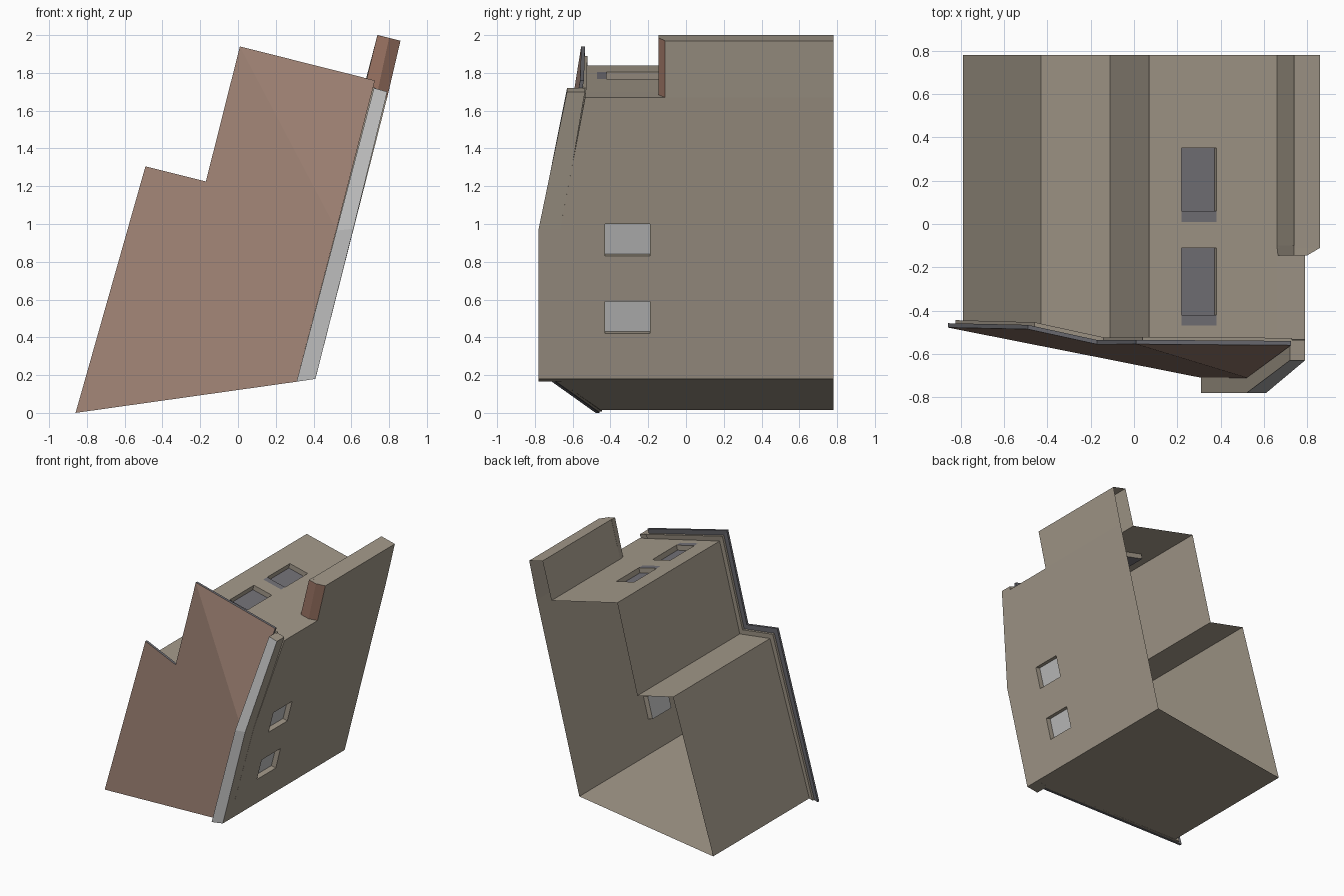
import bpy, bmesh

if "Cube" in bpy.data.objects:
    bpy.data.objects.remove(bpy.data.objects["Cube"])


def material(name, rgb):
    m = bpy.data.materials.new(name)
    m.diffuse_color = (*[(c / 255 / 12.92 if c < 11 else ((c / 255 + 0.055) / 1.055) ** 2.4) for c in rgb], 1)
    m.use_nodes = True
    m.node_tree.nodes["Principled BSDF"].inputs["Base Color"].default_value = m.diffuse_color
    return m


beige = material("beige render", (163, 153, 138))
brown = material("brown facade", (160, 131, 117))
brick = material("parapet brick", (156, 117, 100))
slate = material("slate edging", (110, 110, 116))
pale = material("pale grey trim", (190, 190, 190))
dark = material("skylight grey", (116, 114, 120))


def finish(name, bm, mats):
    me = bpy.data.meshes.new(name)
    bm.to_mesh(me)
    bm.free()
    for m in mats:
        me.materials.append(m)
    ob = bpy.data.objects.new(name, me)
    bpy.context.collection.objects.link(ob)
    return ob


def front_y(x, z):
    # folded facade surface: two planes meeting in a diagonal crease
    return max(-0.655 - 0.212 * (0.969 * x - 0.247 * z),
               -0.905 + 0.0381 * x + 0.1802 * z)


def slab(name, pts, d0, d1, mats):
    # sheet following the folded facade; first material in front, second elsewhere
    bm = bmesh.new()
    f, b = [[bm.verts.new((x, front_y(x, z) + d, z)) for x, z in pts] for d in (d0, d1)]
    for idx in ((0, 1, 2, 3, 5, 6), (3, 4, 5)):
        bm.faces.new([f[i] for i in idx])
        bm.faces.new([b[i] for i in reversed(idx)]).material_index = 1
    n = len(pts)
    for i in range(n):
        bm.faces.new((f[i], b[i], b[(i + 1) % n], f[(i + 1) % n])).material_index = 1
    bmesh.ops.recalc_face_normals(bm, faces=bm.faces[:])
    return finish(name, bm, mats)


def loft(name, rings, mats, is_front):
    # closed prism through rings of equal length, front faces take the second material
    bm = bmesh.new()
    vs = [[bm.verts.new(p) for p in r] for r in rings]
    n = len(rings[0])
    for a, b in zip(vs, vs[1:]):
        for i in range(n):
            j = (i + 1) % n
            bm.faces.new((a[i], a[j], b[j], b[i])).material_index = int(i in is_front)
    bm.faces.new(vs[0])
    bm.faces.new(vs[-1])
    bmesh.ops.recalc_face_normals(bm, faces=bm.faces[:])
    return finish(name, bm, mats)


# --- leaning building shell, open at the back ---
BACK, STEP = 0.78, -0.11
prof = {"floor_l": (-0.79, 0.015), "eave_l": (-0.43, 1.21), "notch": (-0.11, 1.135),
        "peak": (0.07, 1.84), "base": (0.66, 1.70), "roof_r": (0.79, 1.67),
        "knee": (0.611, 0.97), "floor_r": (0.41, 0.18),
        "par_l": (0.74, 2.0), "par_r": (0.86, 1.97)}
low = ["floor_l", "eave_l", "notch", "peak", "base", "roof_r", "knee", "floor_r"]
high = low[:5] + ["par_l", "par_r"] + low[5:]
bm = bmesh.new()
F = {k: bm.verts.new((prof[k][0], front_y(*prof[k]) + 0.04, prof[k][1])) for k in low}
M = {k: bm.verts.new((p[0], STEP, p[1])) for k, p in prof.items()}
B = {k: bm.verts.new((p[0], BACK, p[1])) for k, p in prof.items()}
for names, a, b in ((low, F, M), (high, M, B)):
    for k, l in zip(names, names[1:] + names[:1]):
        bm.faces.new((a[k], a[l], b[l], b[k]))
bm.faces.new([F[k] for k in ("floor_l", "eave_l", "notch", "peak", "knee", "floor_r")])
bm.faces.new([F[k] for k in ("peak", "base", "roof_r", "knee")])
bm.faces.new([M[k] for k in ("base", "par_l", "par_r", "roof_r")])
bmesh.ops.recalc_face_normals(bm, faces=bm.faces[:])
bm.normal_update()
if max(bm.faces, key=lambda f: f.calc_center_median().x).normal.x < 0:
    bmesh.ops.reverse_faces(bm, faces=bm.faces[:])
    bm.normal_update()


def right_wall(f):
    return f.normal.x > 0.9


def upper_roof(f):
    c = f.calc_center_median()
    return f.normal.z > 0.9 and 0.07 < c.x < 0.66 and c.z > 1.5


def cut(test, axis, values):
    for v in values:
        faces = [f for f in bm.faces if test(f)]
        geom = set(faces)
        for f in faces:
            geom.update(f.edges)
            geom.update(f.verts)
        co, no = [0, 0, 0], [0, 0, 0]
        co[axis], no[axis] = v, 1
        bmesh.ops.bisect_plane(bm, geom=list(geom), dist=1e-5, plane_co=co, plane_no=no)
        bm.normal_update()


def patch(test, axis, u0, u1, y0, y1):
    res = []
    for f in bm.faces:
        c = f.calc_center_median()
        if test(f) and u0 < c[axis] < u1 and y0 < c.y < y1:
            res.append(f)
    return res


def recess(faces, mat):
    bmesh.ops.inset_region(bm, faces=faces, thickness=0.0, depth=-0.04, use_even_offset=True)
    for f in faces:
        f.material_index = mat


# side windows and skylights, sunk into the wall and roof
cut(right_wall, 1, (-0.43, -0.19))
cut(right_wall, 2, (0.42, 0.59, 0.83, 1.0))
cut(upper_roof, 0, (0.22, 0.38))
cut(upper_roof, 1, (-0.47, -0.42, 0.01, 0.06, 0.35))
holes = [(patch(right_wall, 2, z, z + 0.17, -0.43, -0.19), 1) for z in (0.42, 0.83)]
holes += [(patch(upper_roof, 0, 0.22, 0.38, a, b), 2) for a, b in ((-0.42, -0.11), (0.06, 0.35))]
# flush grey strips in front of each skylight
for a, b in ((-0.47, -0.42), (0.01, 0.06)):
    for f in patch(upper_roof, 0, 0.22, 0.38, a, b):
        f.material_index = 2
for faces, mat in holes:
    recess(faces, mat)
finish("building_shell", bm, [beige, pale, dark])

# --- facade sheet with slate edges, and the stepped layer behind it ---
slab("facade_panel", [(-0.86, 0), (-0.49, 1.305), (-0.17, 1.225), (0.01, 1.94),
                      (0.725, 1.76), (0.521, 0.97), (0.31, 0.165)], 0, 0.02, [brown, slate])
slab("facade_backing", [(-0.825, 0.008), (-0.46, 1.255), (-0.14, 1.18), (0.04, 1.89),
                        (0.73, 1.72), (0.521, 0.97), (0.31, 0.167)], 0.02, 0.041, [beige, beige])

# --- bent corner pilaster with a pale front ---
rings = []
for (xl, zl), (xr, zr), yf, yb in (((0.31, 0.165), (0.41, 0.18), -0.78, -0.66),
                                   ((0.521, 0.965), (0.611, 0.975), -0.78, -0.66),
                                   ((0.72, 1.72), (0.79, 1.70), -0.63, -0.535)):
    rings.append([(xl, yf, zl), (xr, yf, zr), (xr, yb, zr), (xl, yb, zl)])
loft("corner_pilaster", rings, [beige, pale], {0})

# --- chamfered brick end of the parapet ---
plan = (-0.145, -0.145, -0.11, -0.10)
rings = [[(x, y, z) for (x, z), y in zip(r, plan)] for r in
         (((0.665, 1.70), (0.735, 1.683), (0.79, 1.67), (0.66, 1.70)),
          ((0.738, 2.0), (0.80, 1.985), (0.86, 1.97), (0.738, 2.0)))]
loft("parapet_end", rings, [beige, brick], {0, 1})
